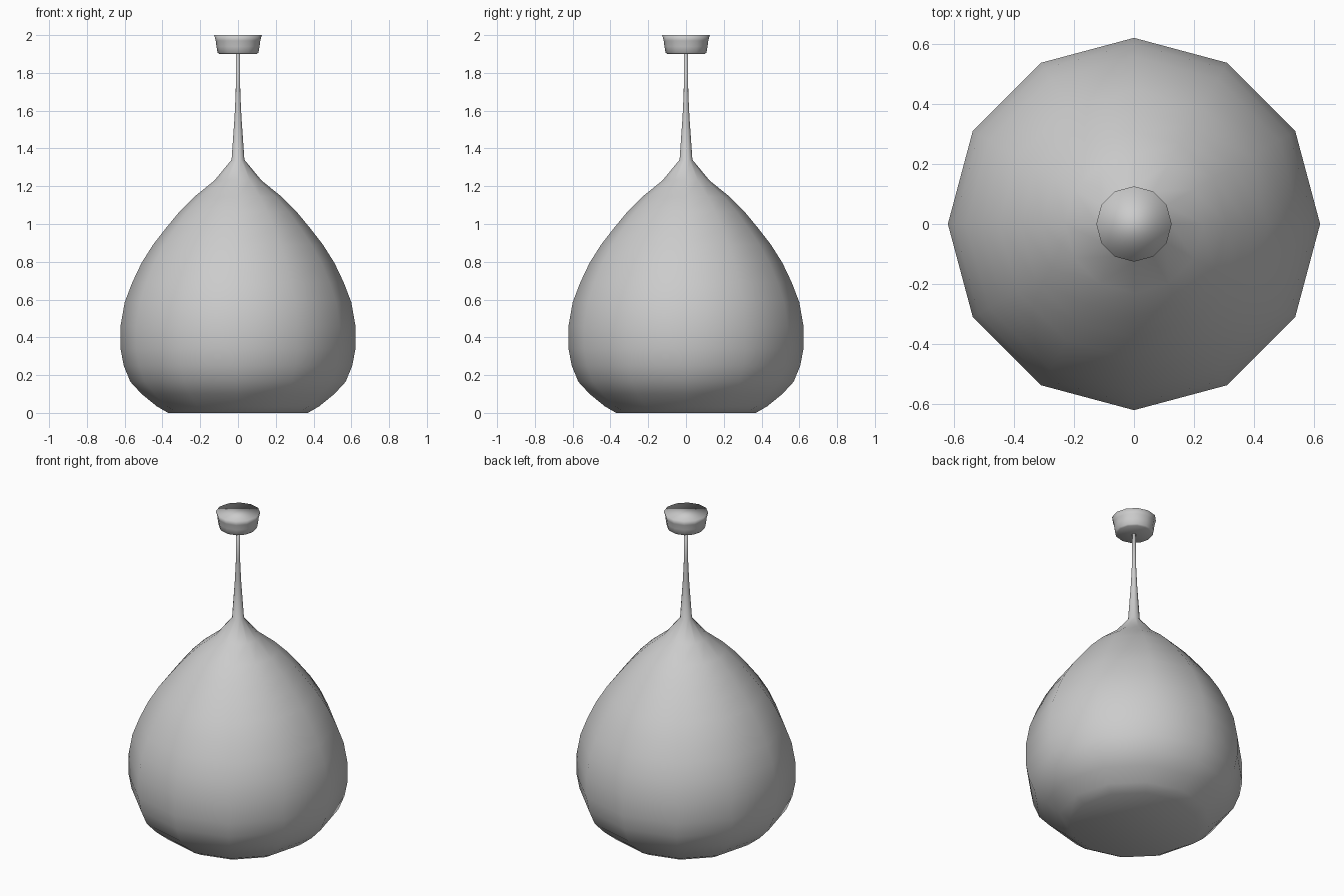
import bpy, bmesh, math

if "Cube" in bpy.data.objects:
    bpy.data.objects.remove(bpy.data.objects["Cube"])

SIDES = 12


def lathe(name, profile):
    """Closed 12-sided revolved solid from (radius, height) pairs, bottom to top."""
    bm = bmesh.new()
    rings = []
    for r, z in profile:
        rings.append([bm.verts.new((r * math.cos(2 * math.pi * i / SIDES),
                                    r * math.sin(2 * math.pi * i / SIDES), z))
                      for i in range(SIDES)])
    for a, b in zip(rings, rings[1:]):
        for i in range(SIDES):
            j = (i + 1) % SIDES
            bm.faces.new((a[i], a[j], b[j], b[i]))
    bm.faces.new(rings[0][::-1])
    bm.faces.new(rings[-1])
    for f in bm.faces:
        f.smooth = True
    mesh = bpy.data.meshes.new(name)
    bm.to_mesh(mesh)
    bm.free()
    obj = bpy.data.objects.new(name, mesh)
    bpy.context.collection.objects.link(obj)
    return obj


# Teardrop shade that narrows into the hanging stem
lathe("shade_and_stem", [
    (0.37, 0.0), (0.43, 0.035), (0.51, 0.10), (0.57, 0.165), (0.605, 0.25),
    (0.622, 0.34), (0.622, 0.46), (0.60, 0.585), (0.56, 0.69), (0.51, 0.795),
    (0.45, 0.89), (0.38, 0.98), (0.31, 1.065), (0.23, 1.145), (0.125, 1.23),
    (0.034, 1.34), (0.018, 1.57), (0.012, 1.70), (0.011, 1.91)])

# Ceiling cap
lathe("ceiling_cap", [
    (0.10, 1.90), (0.108, 1.907), (0.114, 1.94), (0.118, 1.97), (0.126, 2.0)])
